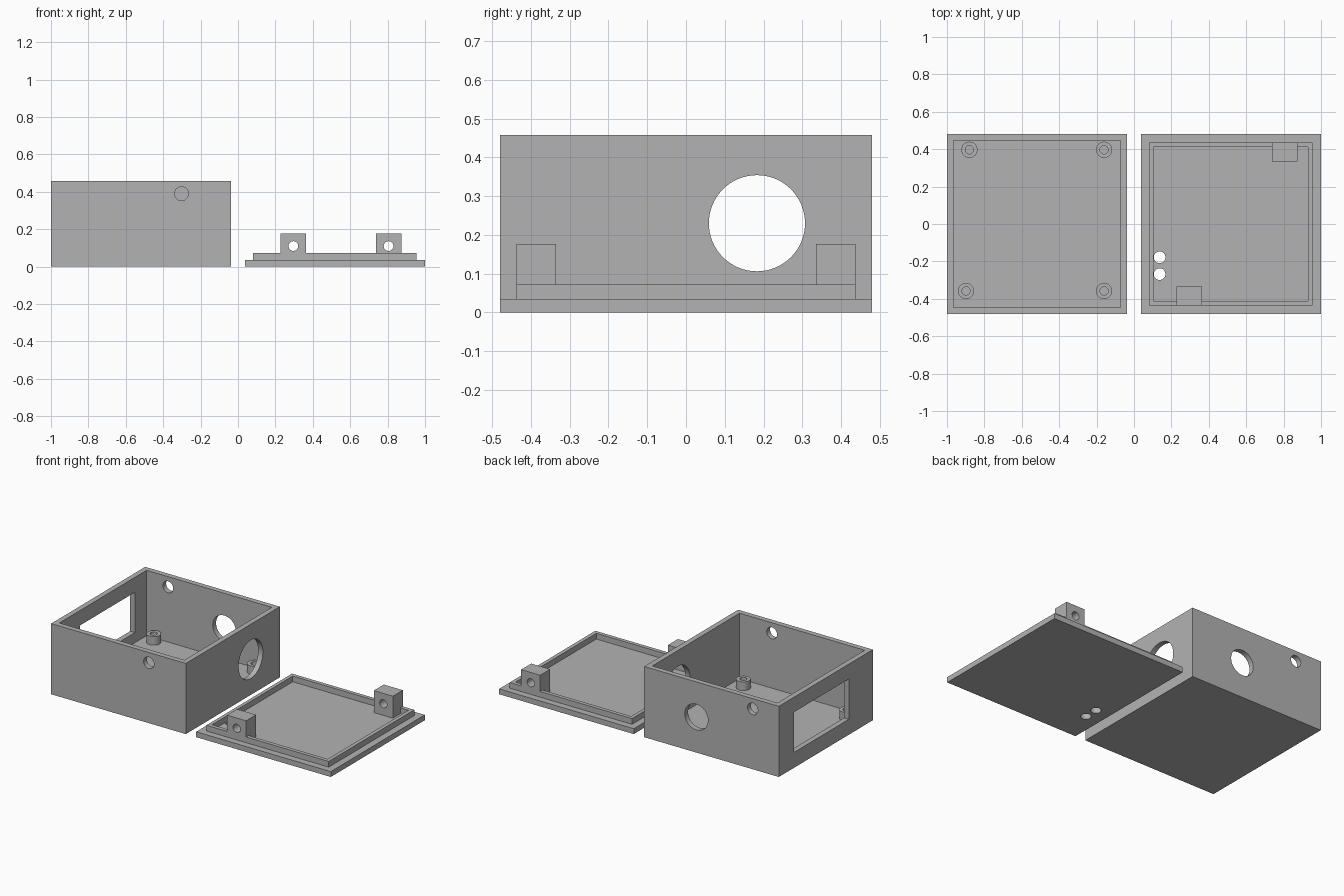
import bpy
from math import pi
from mathutils import Vector

default = bpy.data.objects.get("Cube")
if default:
    bpy.data.objects.remove(default)

grey = bpy.data.materials.new("plain grey")
grey.use_nodes = True
colour = (0.45, 0.45, 0.45, 1)
grey.diffuse_color = colour
grey.node_tree.nodes["Principled BSDF"].inputs["Base Color"].default_value = colour


def block(name, low, high):
    """Box between two opposite corners."""
    low, high = Vector(low), Vector(high)
    bpy.ops.mesh.primitive_cube_add(size=1, location=(low + high) / 2)
    ob = bpy.context.object
    ob.name = name
    ob.scale = high - low
    bpy.ops.object.transform_apply(location=True, rotation=False, scale=True)
    ob.data.materials.append(grey)
    return ob


def rod(name, centre, radius, length, axis="Z"):
    """Cylinder along the given axis."""
    turn = {"X": (0, pi / 2, 0), "Y": (pi / 2, 0, 0), "Z": (0, 0, 0)}[axis]
    bpy.ops.mesh.primitive_cylinder_add(vertices=64, radius=radius, depth=length,
                                        location=centre, rotation=turn)
    ob = bpy.context.object
    ob.name = name
    bpy.ops.object.transform_apply(location=True, rotation=True, scale=True)
    ob.data.materials.append(grey)
    return ob


def cut(ob, *cutters):
    """Subtract the cutters, then throw them away."""
    for cutter in cutters:
        cutter.hide_render = True
        bpy.ops.object.select_all(action="DESELECT")
        bpy.context.view_layer.objects.active = ob
        ob.select_set(True)
        mod = ob.modifiers.new("cut", "BOOLEAN")
        mod.operation = "DIFFERENCE"
        mod.solver = "EXACT"
        mod.object = cutter
        bpy.ops.object.modifier_apply(modifier=mod.name)
        bpy.data.objects.remove(cutter)
    bpy.ops.object.shade_smooth_by_angle()
    return ob


GAP, HALF, TALL, WALL = 0.037, 0.48, 0.457, 0.034

# Open box with cable holes and a display window
box = block("box_shell", (-1, -HALF, 0), (-GAP, HALF, TALL))
cut(box,
    block("cavity", (-1 + WALL, -HALF + WALL, WALL), (-GAP - WALL, HALF - WALL, 1)),
    block("window", (-1.1, -0.235, 0.1), (-0.9, 0.327, 0.36)),
    rod("side_hole", (-GAP, 0.183, 0.23), 0.124, 0.2, "X"),
    rod("back_hole", (-0.41, HALF, 0.23), 0.083, 0.2, "Y"),
    rod("back_small_hole", (-0.813, HALF, 0.39), 0.037, 0.2, "Y"),
    rod("front_small_hole", (-0.302, -HALF, 0.39), 0.037, 0.2, "Y"))

# Hollow standoffs on the box floor
for x, y in [(-0.88, 0.397), (-0.16, 0.397), (-0.16, -0.358), (-0.898, -0.358)]:
    post = rod("standoff", (x, y, 0.06), 0.043, 0.06)
    cut(post, rod("bore", (x, y, 0.06), 0.022, 0.1))

# Lid plate with two small holes
plate = block("lid_plate", (GAP, -HALF, 0), (1, HALF, 0.035))
cut(plate, *[rod("lid_hole", (0.137, y, 0), 0.031, 0.2) for y in (-0.178, -0.268)])

# Raised rim that locates the lid inside the box
rim = block("lid_rim", (0.08, -0.437, 0.035), (0.955, 0.437, 0.072))
cut(rim, block("rim_opening", (0.103, -0.412, 0), (0.93, 0.412, 0.2)))

# Drilled screw tabs, front and back
for name, x, y in [("front_tab", 0.296, -0.386), ("back_tab", 0.805, 0.386)]:
    tab = block(name, (x - 0.068, y - 0.051, 0.035), (x + 0.068, y + 0.051, 0.177))
    cut(tab, rod("screw_hole", (x, y, 0.11), 0.026, 0.3, "Y"))
